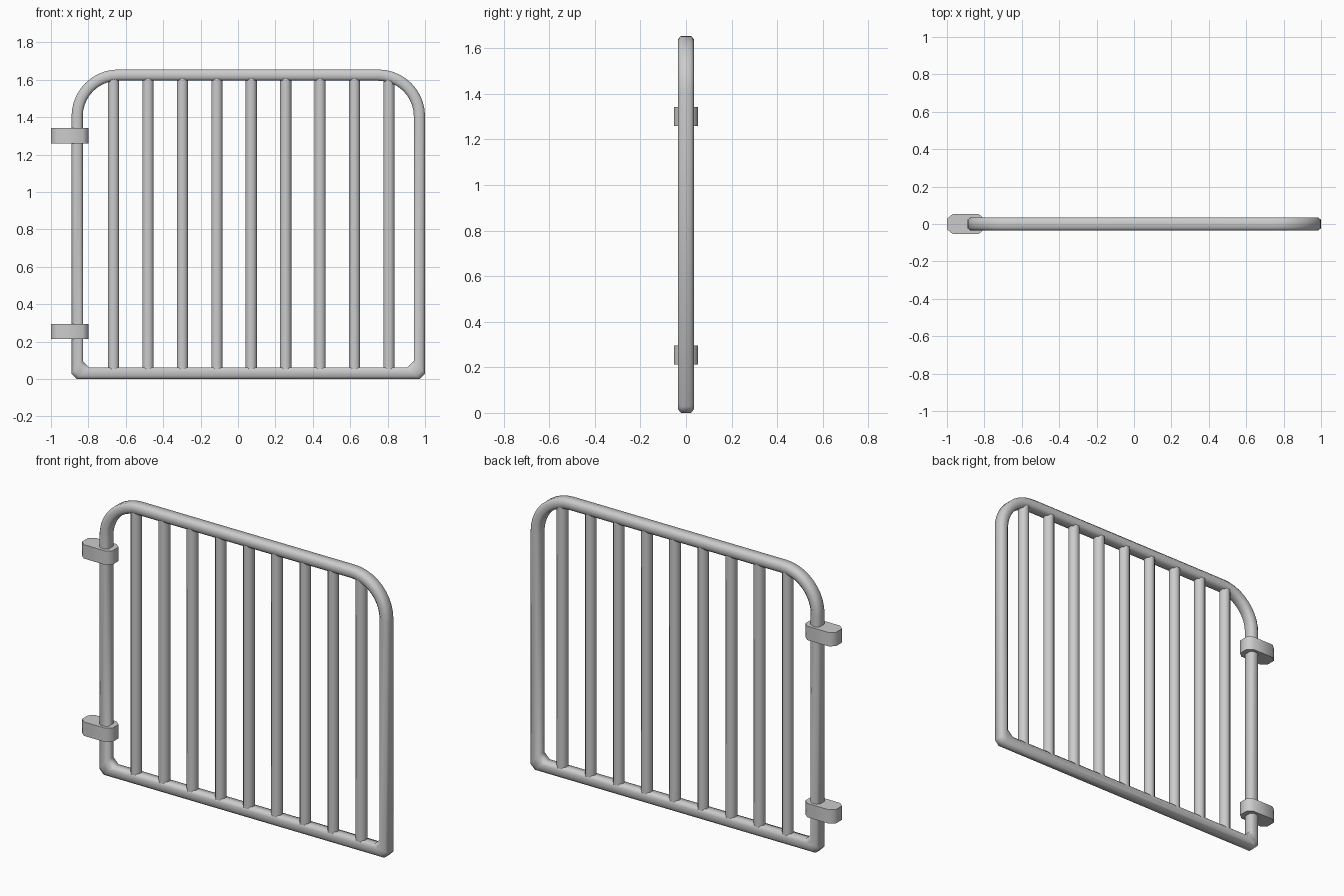
import bpy, bmesh, math
from mathutils import Vector

if "Cube" in bpy.data.objects:
    bpy.data.objects.remove(bpy.data.objects["Cube"])

LEFT, RIGHT, TOP = -0.89, 1.0, 1.655
MID = (LEFT + RIGHT) / 2
T = 0.06            # tube thickness in the gate plane
R = 0.25            # outer radius of the top bends


def finish(name, bm, angle=50):
    bmesh.ops.recalc_face_normals(bm, faces=bm.faces)
    me = bpy.data.meshes.new(name)
    bm.to_mesh(me)
    bm.free()
    ob = bpy.data.objects.new(name, me)
    bpy.context.collection.objects.link(ob)
    bpy.ops.object.select_all(action='DESELECT')
    ob.select_set(True)
    bpy.context.view_layer.objects.active = ob
    bpy.ops.object.shade_smooth_by_angle(angle=math.radians(angle))
    return ob


def bridge(bm, a, b):
    n = len(a)
    for i in range(n):
        bm.faces.new((a[i], a[(i + 1) % n], b[(i + 1) % n], b[i]))


def prism(name, outline, z0, z1, angle=50):
    bm = bmesh.new()
    lo = [bm.verts.new((x, y, z0)) for x, y in outline]
    hi = [bm.verts.new((x, y, z1)) for x, y in outline]
    bridge(bm, lo, hi)
    bm.faces.new(lo)
    bm.faces.new(hi)
    return finish(name, bm, angle)


# Frame stations on the right half: (outer x, outer z, inner x, inner z)
stations = [(RIGHT - 0.028, 0, RIGHT - T - 0.034, T + 0.003),
            (RIGHT, 0.028, RIGHT - T, T + 0.037)]
cx, cz = RIGHT - R, TOP - R
for i in range(11):
    a = math.pi / 2 * i / 10
    c, s = math.cos(a), math.sin(a)
    stations.append((cx + R * c, cz + R * s, cx + (R - T) * c, cz + (R - T) * s))
stations += [(2 * MID - ox, oz, 2 * MID - ix, iz) for ox, oz, ix, iz in reversed(stations)]

# Tube section: (position across the tube -1..1, y)
section = [(1, -0.022), (1, 0.022), (0.5, 0.035), (-0.5, 0.035),
           (-1, 0.022), (-1, -0.022), (-0.5, -0.035), (0.5, -0.035)]

# Closed tubular frame
bm = bmesh.new()
rings = []
for ox, oz, ix, iz in stations:
    outer, inner = Vector((ox, 0, oz)), Vector((ix, 0, iz))
    mid, half = (outer + inner) / 2, (outer - inner) / 2
    rings.append([bm.verts.new(mid + half * t + Vector((0, y, 0))) for t, y in section])
for i, ring in enumerate(rings):
    bridge(bm, ring, rings[(i + 1) % len(rings)])
finish("gate_frame", bm, 60)

# Vertical bars
for i in range(9):
    x = -0.665 + i * 0.184
    r = 0.03 / math.cos(math.pi / 8)
    ring = [(x + r * math.cos(math.pi * (k + 0.5) / 4),
             r * math.sin(math.pi * (k + 0.5) / 4)) for k in range(8)]
    prism(f"vertical_bar_{i + 1}", ring, 0.04, TOP - 0.04)

# Hinge collars around the left post
collar = [(-1, -0.028), (-0.97, -0.053), (-0.83, -0.053), (-0.80, -0.028),
          (-0.80, 0.028), (-0.83, 0.053), (-0.97, 0.053), (-1, 0.028)]
for name, z in (("lower_hinge", 0.213), ("upper_hinge", 1.26)):
    prism(name, collar, z, z + 0.082, 60)
